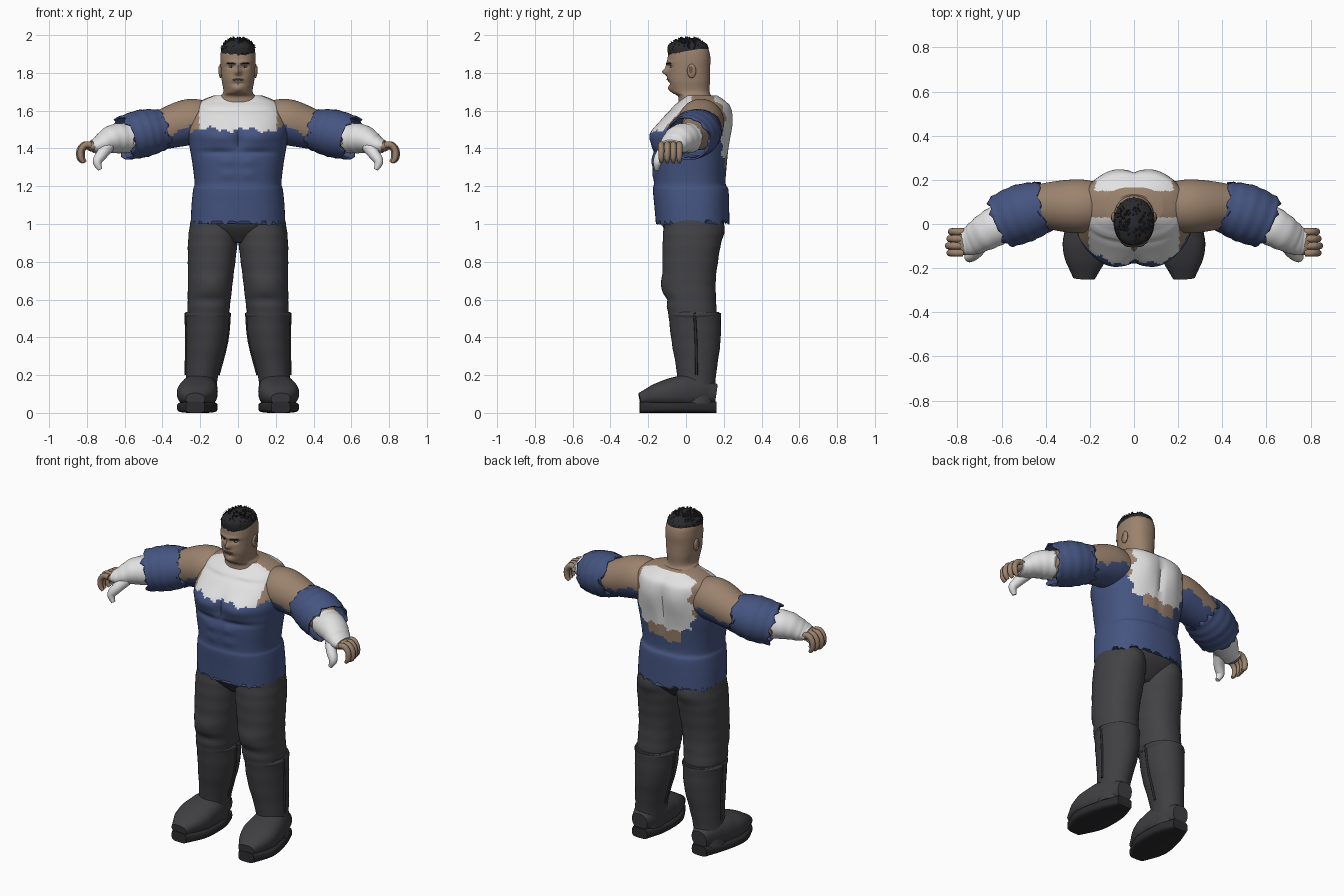
import bpy, bmesh, math, random
from mathutils import Vector, Matrix

random.seed(4)
if "Cube" in bpy.data.objects:
    bpy.data.objects.remove(bpy.data.objects["Cube"])


def material(name, *rgb):
    mat = bpy.data.materials.new(name)
    mat.use_nodes = True
    mat.diffuse_color = (*rgb, 1)
    mat.node_tree.nodes["Principled BSDF"].inputs["Base Color"].default_value = (*rgb, 1)
    return mat


SKIN = material("skin", .33, .225, .155)
BLUE = material("blue cloth", .06, .09, .22)
WHITE = material("white cloth", .76, .76, .76)
PANTS = material("charcoal cloth", .055, .055, .06)
BOOT = material("boot leather", .05, .05, .055)
SOLE = material("dark sole", .025, .025, .028)
HAIR = material("black hair", .022, .022, .026)
LIP = material("dark lip", .17, .09, .06)
EYE = material("eye white", .45, .43, .4)
SIDEWAYS, DEEP, UP = Vector((1, 0, 0)), Vector((0, 1, 0)), Vector((0, 0, 1))


def finish(name, bm, mats, mirror=False, rule=None, thickness=0):
    bmesh.ops.recalc_face_normals(bm, faces=bm.faces)
    mesh = bpy.data.meshes.new(name)
    bm.to_mesh(mesh)
    bm.free()
    for mat in mats:
        mesh.materials.append(mat)
    for face in mesh.polygons:
        face.use_smooth = True
        if rule:
            face.material_index = mats.index(rule(face.center))
    mesh.set_sharp_from_angle(angle=math.radians(50))
    part = bpy.data.objects.new(name, mesh)
    bpy.context.collection.objects.link(part)
    if thickness:
        part.modifiers.new("thickness", "SOLIDIFY").thickness = thickness
    if mirror:
        part.modifiers.new("mirror", "MIRROR")


def spline(points, steps):
    rows, last = [], len(points) - 1
    for i in range(last):
        before, start, end, after = (points[max(0, min(last, i + k))] for k in (-1, 0, 1, 2))
        for s in range(steps):
            t = s / steps
            rows.append([b + t / 2 * (c - a + t * (2 * a - 5 * b + 4 * c - d + t * (3 * (b - c) + d - a)))
                         for a, b, c, d in zip(before, start, end, after)])
    return rows + [points[-1]]


def power_wave(value, power):
    return math.copysign(abs(value) ** (2 / power), value)


def loft(name, stations, mats, ref=SIDEWAYS, upright=False, segs=32, steps=6, power=2, front=(), back=(),
         ragged_start=0, ragged_end=0, caps=True, ripple=0, **look):
    """Skin rings along stations (x, y, z, width, depth); front and back list sculpted bulges."""
    bm, rings, rows = bmesh.new(), [], spline(stations, steps)
    for i, row in enumerate(rows):
        before, after = rows[max(i - 1, 0)], rows[min(i + 1, len(rows) - 1)]
        along = UP if upright else (Vector(after[:3]) - Vector(before[:3])).normalized()
        u = (ref - along * ref.dot(along)).normalized()
        v = along.cross(u)
        swell = 1 + ripple * math.sin(i * 1.4)
        tear = ragged_start if row is rows[0] else ragged_end if row is rows[-1] else 0
        ring = []
        for k in range(segs):
            angle = math.tau * k / segs
            c, s = math.cos(angle), math.sin(angle)
            p = Vector(row[:3]) + along * random.uniform(-tear, tear)
            p += swell * (u * power_wave(c, power) * row[3] + v * power_wave(s, power) * row[4])
            push = 0
            for x, z, wide, high, amount in front if s < 0 else back:
                push += amount * math.exp(-((abs(p.x) - x) / wide) ** 2 - ((p.z - z) / high) ** 2)
            p += DEEP * push * math.copysign(min(1, abs(s) * 2), s)
            ring.append(bm.verts.new(p))
        rings.append(ring)
    for low, high in zip(rings, rings[1:]):
        for k in range(segs):
            bm.faces.new((low[k - 1], low[k], high[k], high[k - 1]))
    if caps:
        bm.faces.new(rings[0])
        bm.faces.new(rings[-1])
    finish(name, bm, mats, **look)


def limb(name, path, widths, mats, aspect=1, **options):
    """Mirrored loft along a path, with depth in proportion to width."""
    stations = [(*p, w, w * aspect) for p, w in zip(path, widths)]
    loft(name, stations, mats, mirror=True, **options)


def ball(name, loc, size, mat):
    bm = bmesh.new()
    place = Matrix.Translation(loc) @ Matrix.Diagonal((*size, 1))
    bmesh.ops.create_uvsphere(bm, u_segments=20, v_segments=12, radius=1, matrix=place)
    finish(name, bm, [mat], mirror=True)


def jag(t):
    return .011 * math.sin(31 * t) + .008 * math.sin(83 * t + 1)


# Torso: torn blue shirt over a white vest, bare shoulders
def torso_colour(c):
    x = abs(c.x)
    if c.y < .07:
        if c.z < 1.5 + jag(c.x):
            return BLUE
        return WHITE if x < .205 and c.y < .03 else SKIN
    if x < .175 + jag(c.z):
        if c.z > 1.36 + jag(c.x):
            return WHITE if c.y > .15 else SKIN
        return SKIN if c.z > 1.29 + jag(c.x) and x < .11 else BLUE
    return BLUE if c.z < 1.47 + jag(c.y) else SKIN


pecs, pec_crease, cleavage = (.11, 1.46, .09, .06, .025), (.1, 1.38, .1, .015, -.012), (0, 1.45, .015, .07, -.018)
upper_abs, lower_abs = ((.055, z, .04, .025, .007) for z in (1.33, 1.26))
collarbone, shoulder_blades, spine = (.1, 1.6, .1, .01, -.008), (.09, 1.54, .09, .1, .022), (0, 1.45, .015, .15, -.012)
loft("torso", [(0, .035, 1.01, .25, .195), (0, .03, 1.1, .246, .198), (0, .025, 1.18, .238, .2),
               (0, .02, 1.22, .23, .19), (0, .02, 1.33, .243, .198), (0, .025, 1.42, .258, .2),
               (0, .03, 1.5, .262, .198), (0, .075, 1.61, .235, .155), (0, .085, 1.65, .2, .12),
               (0, .08, 1.68, .13, .085)],
     [SKIN, BLUE, WHITE], upright=True, segs=112, steps=10, power=2.4, ragged_start=.018, rule=torso_colour,
     front=(pecs, pec_crease, cleavage, upper_abs, lower_abs, collarbone), back=(shoulder_blades, spine))

# Head and neck
nose_tip, nose_bridge = (0, 1.803, .017, .016, .026), (0, 1.825, .011, .025, .013)
eye_socket, brow = (.036, 1.834, .018, .01, -.014), (.03, 1.855, .035, .01, .008)
mouth_bulge, chin, chin_fold = (0, 1.767, .03, .014, .006), (0, 1.715, .025, .018, .012), (0, 1.743, .03, .008, -.007)
loft("head", [(0, .07, 1.6, .15, .12), (0, .05, 1.67, .1, .09), (0, .025, 1.7, .078, .1),
              (0, .017, 1.76, .086, .11), (0, .016, 1.82, .091, .111), (0, .016, 1.88, .093, .113),
              (0, .016, 1.93, .085, .1), (0, .016, 1.96, .05, .06)],
     [SKIN], upright=True, segs=80, steps=10, power=2.25,
     front=(nose_tip, nose_bridge, eye_socket, brow, mouth_bulge, chin, chin_fold))
ball("ear", (.092, .03, 1.81), (.011, .024, .037), SKIN)
ball("ear_hollow", (.1, .027, 1.815), (.004, .011, .02), LIP)
ball("eye", (.036, -.071, 1.833), (.014, .012, .007), EYE)
ball("iris", (.035, -.08, 1.833), (.005, .004, .006), HAIR)
limb("eyebrow", [(.014, -.1, 1.846), (.035, -.098, 1.852), (.06, -.08, 1.85)], [.003, .004, .003],
     [HAIR], ref=DEEP, segs=8)
limb("mouth", [(0, -.1, 1.765), (.014, -.098, 1.765), (.028, -.09, 1.762)], [.004, .004, .003],
     [LIP], ref=DEEP, segs=8)

# Cropped hair with rough tufts
loft("hair", [(0, .012, 1.9, .091, .108), (0, .01, 1.95, .08, .102), (0, .015, 1.984, .02, .04)],
     [HAIR], upright=True, segs=48, power=2.2, ragged_start=.012)
bm = bmesh.new()
for tuft in range(150):
    turn, rise = random.uniform(0, math.tau), random.uniform(.1, 1.3)
    normal = Vector((math.cos(turn) * math.cos(rise), math.sin(turn) * math.cos(rise), math.sin(rise)))
    root = Vector((normal.x * .084, .01 + normal.y * .1, 1.915 + normal.z * .067))
    lean = (normal - DEEP / 2 + UP / 3).to_track_quat("Z", "Y").to_matrix().to_4x4()
    bmesh.ops.create_cone(bm, segments=5, radius1=.014, radius2=.001, depth=.03,
                          matrix=Matrix.Translation(root) @ lean)
finish("hair_tufts", bm, [HAIR])


# Arms: bare on top, torn blue cloth below
def arm_colour(c):
    return BLUE if c.x < .5 and c.z < 1.51 - (c.x - .25) / 4 + jag(c.x) else SKIN


bicep, elbow, wrist = (.4, .08, 1.5), (.5, .05, 1.48), (.73, -.07, 1.42)
limb("arm", [(.12, .08, 1.53), (.25, .08, 1.54), bicep, elbow, (.63, 0, 1.45)], [.1, .122, .105, .09, .07],
     [SKIN, BLUE], ref=DEEP, segs=56, steps=12, rule=arm_colour)
limb("sleeve", [bicep, elbow, (.6, .01, 1.455)], [.114, .133, .124], [BLUE], aspect=.95, ref=DEEP, segs=36,
     steps=10, caps=False, ragged_start=.022, ragged_end=.018, ripple=.012, thickness=.01)

# Forearm bandage and hands
loft("forearm_wrap", [(.59, .01, 1.455, .09, .08), (.66, -.03, 1.45, .085, .076), (*wrist, .07, .052),
                      (.77, -.08, 1.41, .06, .035)],
     [WHITE], ref=DEEP, steps=8, ragged_start=.012, ripple=.015, mirror=True)
ball("palm", (.765, -.08, 1.41), (.042, .062, .028), SKIN)
for i, finger in enumerate(("little", "ring", "middle", "index")):
    reach = .8 - abs(i - 2) * .007
    curl = [(reach + .042 * math.cos(bend), -.035 - .032 * i, 1.37 + .052 * math.sin(bend))
            for bend in (2, 1.2, .4, -.4, -1)]
    limb(finger + "_finger", curl, [.017, .017, .016, .015, .009], [SKIN], ref=DEEP, segs=12)
limb("thumb", [(.69, -.09, 1.41), (.72, -.13, 1.37), (.745, -.15, 1.33), (.73, -.155, 1.288)],
     [.035, .03, .024, .012], [WHITE], ref=DEEP, segs=16)

# Trousers
loft("hips", [(0, .035, 1.14, .225, .175), (0, .035, 1, .238, .165), (0, .03, .9, .08, .08)],
     [PANTS], upright=True, power=2.3, segs=48)
kneecap, knee_fold, buttock = (.145, .67, .09, .05, .014), (.145, .6, .1, .02, -.01), (.13, .98, .08, .06, .025)
limb("trouser_leg", [(.125, .03, 1.06), (.133, .03, .92), (.146, .018, .7), (.158, .035, .52)],
     [.117, .131, .119, .11], [PANTS], aspect=1.17, upright=True, power=2.2, segs=40, steps=12, ripple=.006,
     front=(kneecap, knee_fold), back=(buttock,))

# Boots
shaft = [Vector(p) for p in ((.16, .045, .53), (.166, .053, .38), (.19, .056, .2), (.206, .05, .05))]
shaft_widths = [.116, .108, .086, .082]
limb("boot_shaft", shaft, shaft_widths, [BOOT], aspect=1.2, upright=True, segs=40, steps=8, ripple=.006)
limb("boot_cuff", [shaft[0] + UP * lift for lift in (-.025, -.01, .005)], [.116, .122, .114], [BOOT],
     aspect=1.13, upright=True)
foot = [(.2, .16, .1), (.203, .04, .115), (.219, -.12, .1), (.226, -.245, .075)]
foot_widths, foot_depths = [.05, .092, .104, .05], [.05, .09, .07, .03]
loft("boot_foot", [(*p, w, d) for p, w, d in zip(foot, foot_widths, foot_depths)], [BOOT],
     power=2.4, steps=8, ripple=.01, mirror=True)
loft("boot_sole", [(x, y, .03, w, .03) for (x, y, z), w in zip(foot, foot_widths)], [SOLE], power=4, mirror=True)
for side, name in ((1, "outer_boot_seam"), (-1, "inner_boot_seam")):
    edge = [p + SIDEWAYS * w * side for p, w in zip(shaft[:3], shaft_widths)]
    limb(name, edge, [.007, .007, .007], [SOLE], ref=DEEP, segs=8)
